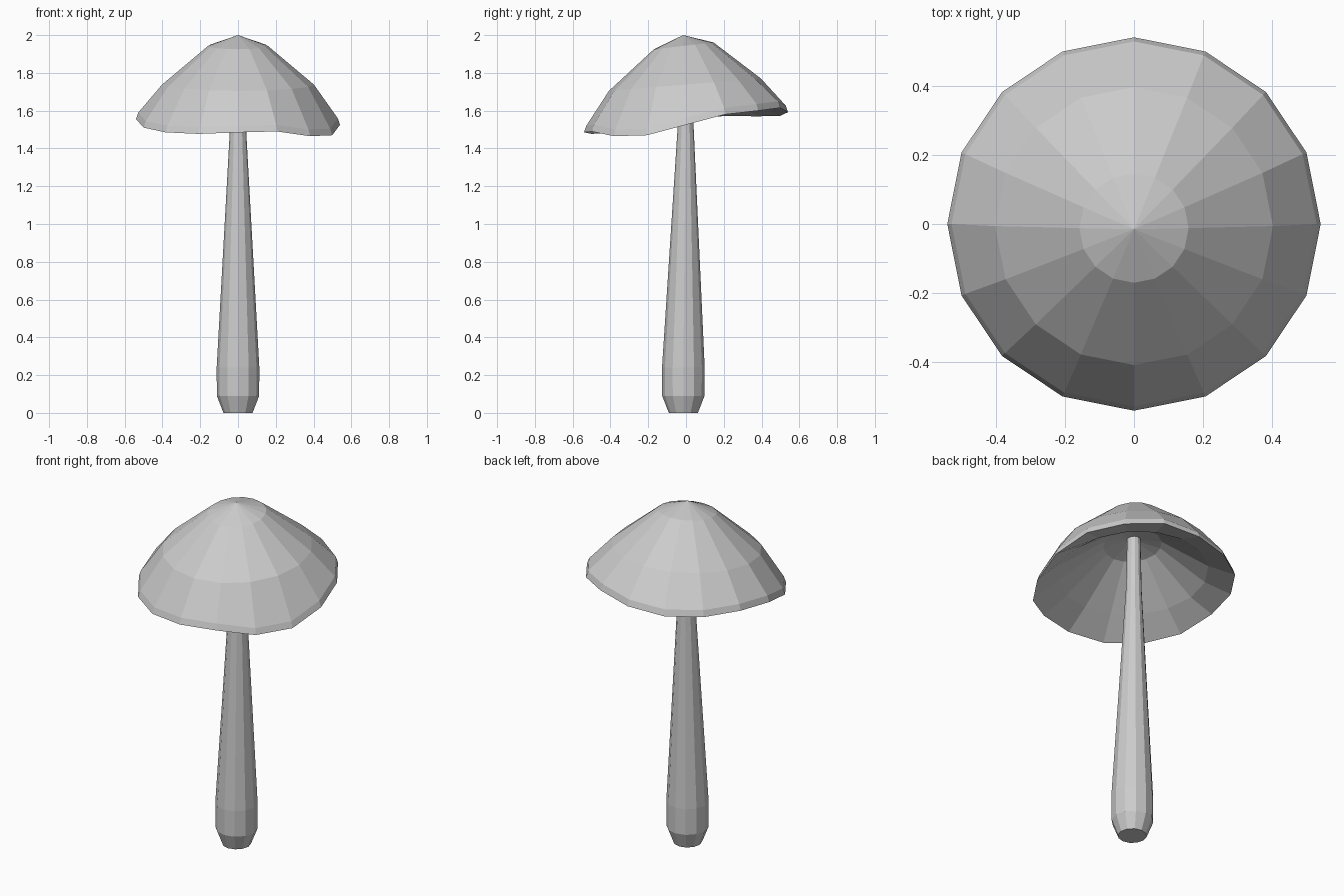
import bpy, bmesh
from math import sin, cos, pi

if "Cube" in bpy.data.objects:
    bpy.data.objects.remove(bpy.data.objects["Cube"])


def loft(name, rings, sides, start_apex=None, end_apex=None):
    """Skin rings of points; ends close to an apex or a flat cap."""
    bm = bmesh.new()
    loops = [[bm.verts.new(p) for p in ring] for ring in rings]
    for a, b in zip(loops, loops[1:]):
        for i in range(sides):
            j = (i + 1) % sides
            bm.faces.new((a[i], a[j], b[j], b[i]))
    for loop, apex in ((loops[0], start_apex), (loops[-1], end_apex)):
        if apex is None:
            bm.faces.new(loop)
        else:
            tip = bm.verts.new(apex)
            for i in range(sides):
                bm.faces.new((loop[i], loop[(i + 1) % sides], tip))
    bmesh.ops.recalc_face_normals(bm, faces=bm.faces[:])
    mesh = bpy.data.meshes.new(name)
    bm.to_mesh(mesh)
    bm.free()
    obj = bpy.data.objects.new(name, mesh)
    bpy.context.collection.objects.link(obj)
    return obj


# Cap: tilted shell with a wavy rim and a shallower underside
N = 16
rim_z = [1.525, 1.58, 1.60, 1.615, 1.592, 1.573, 1.57, 1.572,
         1.555, 1.51, 1.485, 1.477, 1.485, 1.49, 1.465, 1.47]


def cap_ring(r, z, tilt, y0=0.0):
    return [(r * cos(2 * pi * i / N), y0 + r * sin(2 * pi * i / N),
             z + tilt * sin(2 * pi * i / N)) for i in range(N)]


def rim_ring(r, dz):
    return [(r * cos(2 * pi * i / N), r * sin(2 * pi * i / N), rim_z[i] + dz)
            for i in range(N)]


loft("cap", [
    cap_ring(0.158, 1.943, 0.018, -0.012),
    cap_ring(0.402, 1.738, 0.033, -0.006),
    rim_ring(0.528, 0.035),
    rim_ring(0.54, 0.0),
    cap_ring(0.40, 1.61, 0.033, -0.006),
    cap_ring(0.155, 1.785, 0.018, -0.012),
], N, start_apex=(0, -0.015, 2.0), end_apex=(0, -0.015, 1.82))

# Stem: tapered, with a swollen foot
S = 12
stem_profile = [(0.077, 0.0, -0.014), (0.112, 0.09, -0.014),
                (0.113, 0.24, -0.014), (0.043, 1.5, -0.002),
                (0.036, 1.83, -0.002)]
loft("stem", [[(r * cos(2 * pi * i / S), y + r * sin(2 * pi * i / S), z)
               for i in range(S)] for r, z, y in stem_profile], S)
